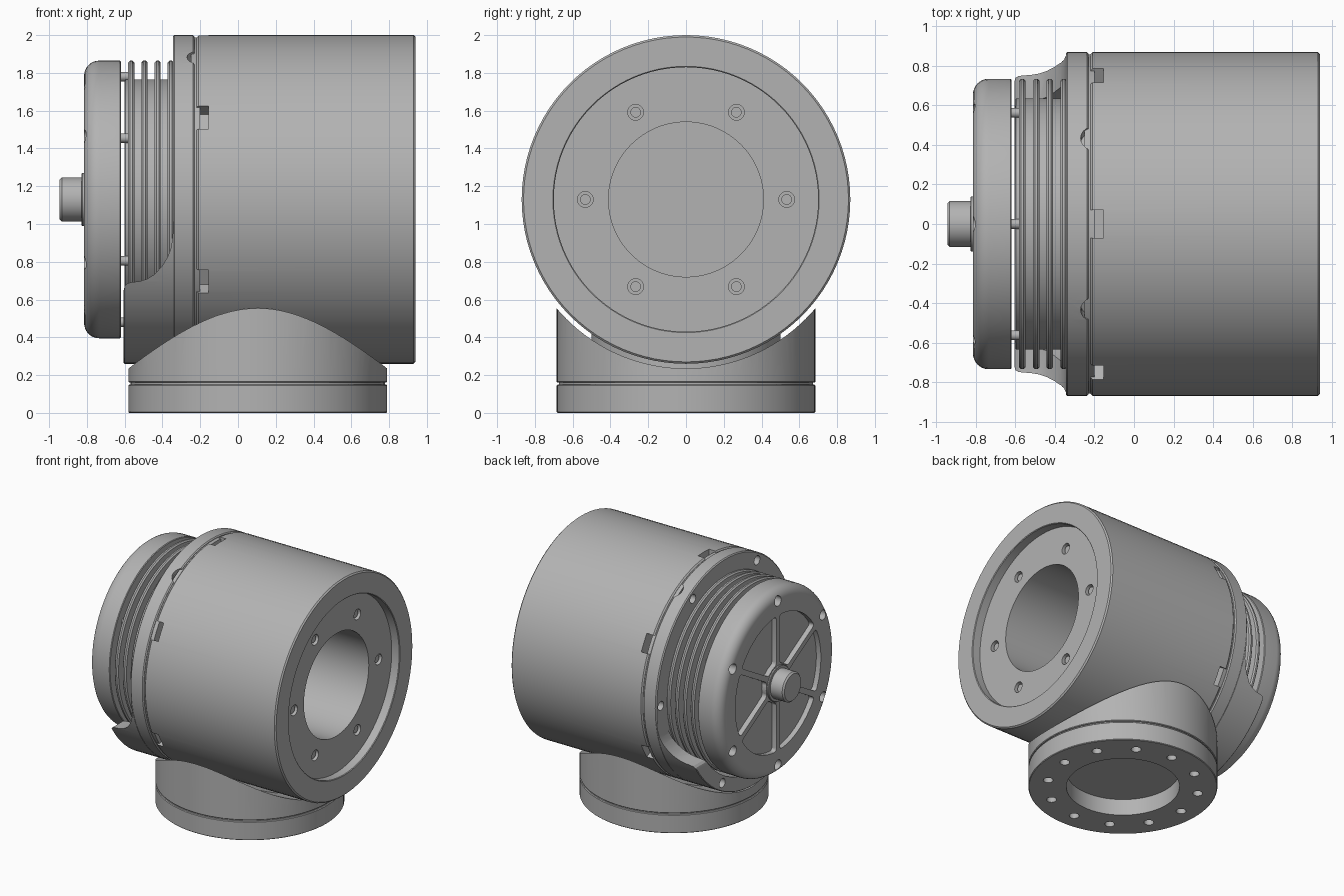
import bpy, bmesh, math
from mathutils import Matrix, Vector

if "Cube" in bpy.data.objects:
    bpy.data.objects.remove(bpy.data.objects["Cube"])

AXIS_Z = 1.13    # height of the horizontal axis
BASE_X = 0.105   # position of the vertical axis
R = 0.87         # housing radius

grey = bpy.data.materials.new("machined grey")
grey.use_nodes = True
grey.diffuse_color = (0.45, 0.45, 0.45, 1)
grey.node_tree.nodes["Principled BSDF"].inputs["Base Color"].default_value = grey.diffuse_color


def finish(bm, name):
    bmesh.ops.remove_doubles(bm, verts=bm.verts, dist=1e-5)
    bmesh.ops.recalc_face_normals(bm, faces=bm.faces)
    mesh = bpy.data.meshes.new(name)
    bm.to_mesh(mesh)
    bm.free()
    mesh.materials.append(grey)
    ob = bpy.data.objects.new(name, mesh)
    bpy.context.collection.objects.link(ob)
    return ob


def lathe(name, profile, upright=False, steps=96):
    """Spin a closed (radius, position) profile round the x axis or the upright base axis."""
    bm = bmesh.new()
    if upright:
        centre, axis = Vector((BASE_X, 0, 0)), Vector((0, 0, 1))
        pts = [(BASE_X + r, 0, t) for r, t in profile]
    else:
        centre, axis = Vector((0, 0, AXIS_Z)), Vector((1, 0, 0))
        pts = [(t, 0, AXIS_Z + r) for r, t in profile]
    vs = [bm.verts.new(p) for p in pts]
    es = [bm.edges.new((vs[i - 1], vs[i])) for i in range(len(vs))]
    bmesh.ops.spin(bm, geom=vs + es, cent=centre, axis=axis, dvec=(0, 0, 0),
                   angle=math.tau, steps=steps, use_merge=False)
    bmesh.ops.dissolve_degenerate(bm, dist=1e-6, edges=bm.edges)
    return finish(bm, name)


def ring(name, r0, r1, t0, t1, c=0.008, upright=False):
    """Band with small chamfers on its outer edges."""
    return lathe(name, [(r0, t0), (r1 - c, t0), (r1, t0 + c),
                        (r1, t1 - c), (r1 - c, t1), (r0, t1)], upright)


def polar(r, deg, x):
    a = math.radians(deg)
    return Vector((x, r * math.cos(a), AXIS_Z + r * math.sin(a)))


def prism(bm, points, offset):
    """Add a solid made by sweeping a polygon along an offset."""
    face = bm.faces.new([bm.verts.new(p) for p in points])
    new = bmesh.ops.extrude_face_region(bm, geom=[face], use_keep_orig=True)["geom"]
    bmesh.ops.translate(bm, vec=offset, verts=[v for v in new if isinstance(v, bmesh.types.BMVert)])


def rod(bm, centre, direction, radius, length, sides=20):
    rot = Vector(direction).to_track_quat('Z', 'Y').to_matrix().to_4x4()
    bmesh.ops.create_cone(bm, cap_ends=True, segments=sides, radius1=radius, radius2=radius,
                          depth=length, matrix=Matrix.Translation(centre) @ rot)


def cut(ob, bm):
    cutter = finish(bm, "cutter")
    cutter.hide_render = True
    mod = ob.modifiers.new("cut", 'BOOLEAN')
    mod.operation, mod.solver, mod.object = 'DIFFERENCE', 'EXACT', cutter
    bpy.context.view_layer.objects.active = ob
    bpy.ops.object.modifier_apply(modifier=mod.name)
    bpy.data.objects.remove(cutter)


SIXTHS = range(0, 360, 60)
parts = []

# Main housing: recessed end face, deep bore, bolt holes, and edge slots
housing = lathe("housing", [(0, -0.22), (R - .01, -0.22), (R, -0.21), (R, 0.93), (R - .01, 0.94),
                            (0.705, 0.94), (0.7, 0.935), (0.7, 0.87), (0.41, 0.87),
                            (0.41, -0.1), (0, -0.1)])
bm = bmesh.new()
for a in SIXTHS:
    rod(bm, polar(0.533, a, 0.87), (1, 0, 0), 0.042, 0.16)
    slot = Matrix.Translation(polar(0.85, a + 30, -0.2)) @ Matrix.Rotation(math.radians(a + 30), 4, 'X')
    bmesh.ops.create_cube(bm, size=1, matrix=slot @ Matrix.Diagonal((0.09, 0.14, 0.14, 1)))
cut(housing, bm)
parts.append(housing)

# Screws sunk in the end-face holes
bm = bmesh.new()
for a in SIXTHS:
    rod(bm, polar(0.533, a, 0.82), (1, 0, 0), 0.028, 0.07)
parts.append(finish(bm, "end_screws"))

# Flange with bolt holes and round notches at its rear edge
flange = ring("flange", 0.6, R, -0.345, -0.23)
bm = bmesh.new()
for a in SIXTHS:
    rod(bm, polar(0.81, a, -0.345), (1, 0, 0), 0.036, 0.16)
for a in (60, 120):
    out = polar(1, a, 0) - polar(0, a, 0)
    rod(bm, polar(0.87, a, -0.2), out, 0.07, 0.12)
cut(flange, bm)
parts.append(flange)
parts.append(lathe("flange_joint", [(0, -0.25), (R - .012, -0.25), (R - .012, -0.2), (0, -0.2)]))

# Curved skirt under the fins, trimmed by a swept curve
skirt = ring("skirt", 0.755, R, -0.605, -0.335, 0.005)
bm = bmesh.new()
curve = [(-.7, .63), (-.605, .65), (-.6, .672), (-.585, .687), (-.56, .692), (-.52, .697), (-.48, .71),
         (-.44, .735), (-.4, .78), (-.37, .83), (-.353, .88), (-.345, .95), (-.345, 1.0),
         (-.3, 1.1), (-.3, 2.2), (-.7, 2.2)]
prism(bm, [(x, -1.2, z) for x, z in curve], (0, 2.4, 0))
for a in (240, 300):
    rod(bm, polar(0.81, a, -0.6), (1, 0, 0), 0.036, 0.2)
cut(skirt, bm)
parts.append(skirt)

# Finned core
parts.append(ring("fin_core", 0, 0.635, -0.6, -0.33, 0.004))
for i in range(4):
    x = -0.582 + i * 0.07
    parts.append(ring(f"cooling_fin_{i + 1}", 0.5, 0.735, x, x + 0.033, 0.01))

# End cap with rounded rim, six pockets between spokes, and rim holes
arc = [(0.655 + 0.08 * math.sin(t), -0.735 - 0.08 * math.cos(t))
       for t in [math.pi / 2 * k / 8 for k in range(9)]]
cap = lathe("end_cap", [(0, -0.815)] + arc + [(0.735, -0.625), (0.73, -0.62), (0, -0.62)])
bm = bmesh.new()
for a in SIXTHS:
    def edge(r, n):
        half = 30 - math.degrees(math.asin(0.022 / r))
        return [polar(r, a + half * (2 * k / n - 1), -0.775) for k in range(n + 1)]
    prism(bm, edge(0.15, 4) + edge(0.54, 14)[::-1], (-0.1, 0, 0))
corners = [e for e in bm.edges if abs(e.verts[0].co.x - e.verts[1].co.x) > 0.05
           and e.calc_face_angle(0) > 0.6]
bmesh.ops.bevel(bm, geom=corners, offset=0.025, segments=4, affect='EDGES', profile=0.5)
for a in SIXTHS:
    rod(bm, polar(0.655, a + 30, -0.8), (1, 0, 0), 0.04, 0.16)
cut(cap, bm)
parts.append(cap)

# Spacers between the cap and the fins
bm = bmesh.new()
for a in SIXTHS:
    rod(bm, polar(0.65, a + 30, -0.6), (1, 0, 0), 0.025, 0.06)
parts.append(finish(bm, "cap_spacers"))

# Central knob and collar
parts.append(ring("knob_collar", 0, 0.14, -0.828, -0.77, 0.004))
parts.append(ring("knob", 0, 0.117, -0.945, -0.8, 0.012))

# Base flange with a bolt circle and a shallow bore
base = lathe("base_flange", [(0.41, 0), (0.68, 0), (0.685, 0.005), (0.685, 0.145), (0.68, 0.15),
                             (0, 0.15), (0, 0.13), (0.41, 0.13)], upright=True)
bm = bmesh.new()
for k in range(12):
    a = math.tau * k / 12
    rod(bm, (BASE_X + 0.55 * math.cos(a), 0.55 * math.sin(a), 0), (0, 0, 1), 0.036, 0.18)
cut(base, bm)
parts.append(base)

# Saddle shaped to the housing with a narrow clearance
saddle = ring("saddle", 0, 0.685, 0.16, 0.7, 0.005, upright=True)
bm = bmesh.new()
rod(bm, (0, 0, AXIS_Z), (1, 0, 0), 0.895, 3, 128)
cut(saddle, bm)
parts.append(saddle)
parts.append(lathe("base_joint", [(0, 0.14), (0.673, 0.14), (0.673, 0.17), (0, 0.17)], upright=True))
parts.append(lathe("neck", [(0, 0.2), (0.5, 0.2), (0.5, 0.45), (0, 0.45)], upright=True))

# Smooth round surfaces, keep machined edges crisp
bpy.ops.object.select_all(action='DESELECT')
for ob in parts:
    ob.select_set(True)
bpy.context.view_layer.objects.active = parts[0]
bpy.ops.object.shade_smooth_by_angle(angle=math.radians(30))
